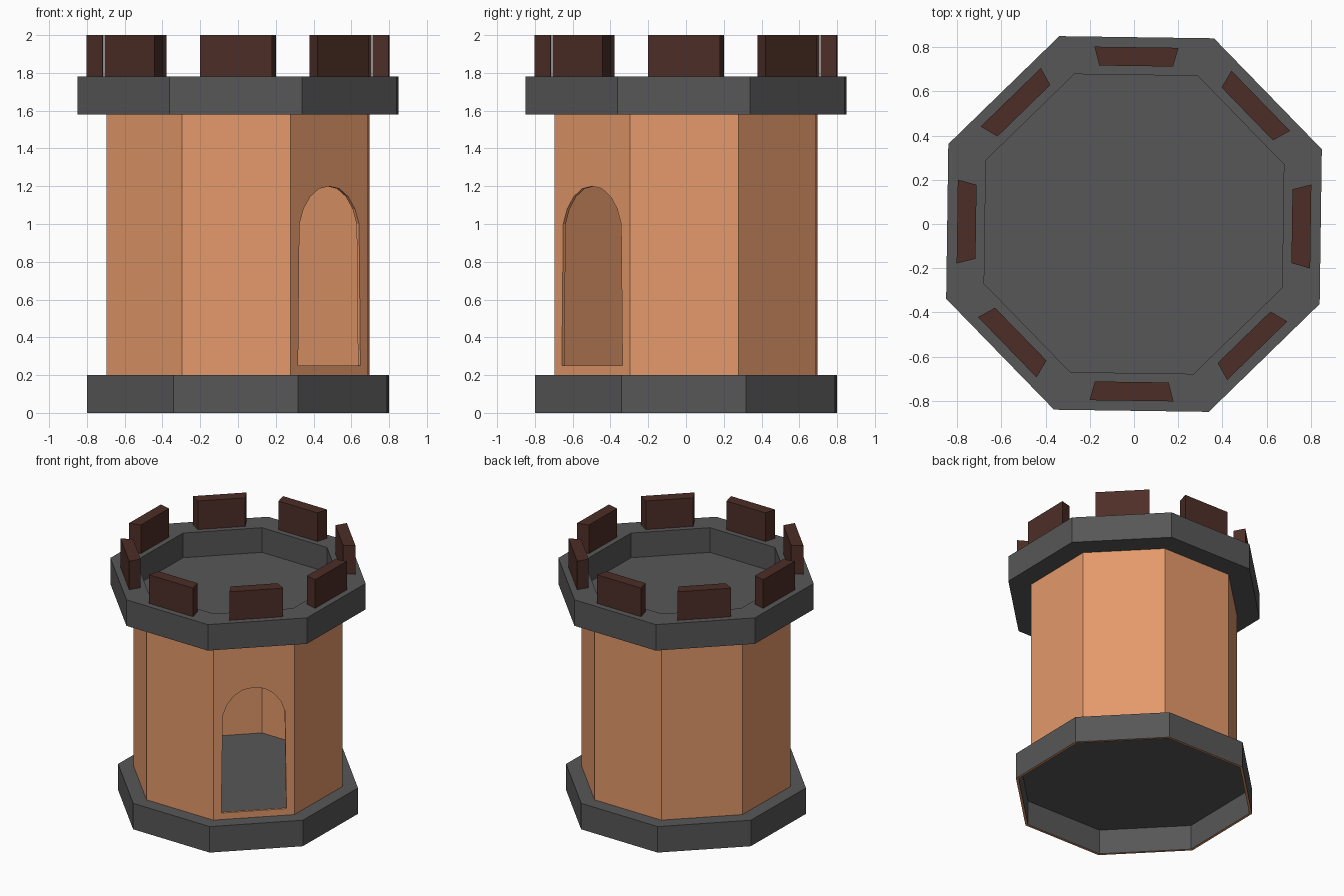
import bpy, bmesh, math

if "Cube" in bpy.data.objects:
    bpy.data.objects.remove(bpy.data.objects["Cube"])

TURN = math.radians(-0.8)          # the whole tower is very slightly twisted
STEP = math.pi / 4


def material(name, rgb):
    m = bpy.data.materials.new(name)
    m.diffuse_color = (*rgb, 1)
    m.use_nodes = True
    m.node_tree.nodes["Principled BSDF"].inputs["Base Color"].default_value = m.diffuse_color
    return m


CLAY = material("clay", (0.78, 0.32, 0.145))
STONE = material("dark_stone", (0.095, 0.095, 0.095))
BRICK = material("dark_brick", (0.075, 0.027, 0.02))


def finish(name, bm, *mats):
    bmesh.ops.recalc_face_normals(bm, faces=bm.faces)
    me = bpy.data.meshes.new(name)
    bm.to_mesh(me)
    bm.free()
    for m in mats:
        me.materials.append(m)
    ob = bpy.data.objects.new(name, me)
    bpy.context.collection.objects.link(ob)
    return ob


def octagon(name, profile, mats, loop=False, accent=None):
    """Sweep an (r, z) profile round eight sides; cap the ends or close the loop."""
    bm = bmesh.new()
    rings = []
    for r, z in profile:
        angles = [TURN + STEP * (k + 0.5) for k in range(8)]
        rings.append([bm.verts.new((r * math.cos(a), r * math.sin(a), z)) for a in angles])
    pairs = list(zip(rings, rings[1:]))
    if loop:
        pairs.append((rings[-1], rings[0]))
    else:
        bm.faces.new(rings[0])
        bm.faces.new(rings[-1])
    for i, (a, b) in enumerate(pairs):
        for k in range(8):
            n = (k + 1) % 8
            f = bm.faces.new((a[k], a[n], b[n], b[k]))
            if i == accent:
                f.material_index = 1
    return finish(name, bm, *mats)


def prism(name, a, b, angle, mat):
    """Join two matching (radial, sideways, z) outlines, turned to face an angle."""
    bm = bmesh.new()
    c, s = math.cos(angle), math.sin(angle)
    va, vb = [[bm.verts.new((r * c - t * s, r * s + t * c, z)) for r, t, z in o] for o in (a, b)]
    bm.faces.new(va)
    bm.faces.new(vb)
    for i in range(len(va)):
        j = (i + 1) % len(va)
        bm.faces.new((va[i], va[j], vb[j], vb[i]))
    return finish(name, bm, mat)


# Base: hollow underneath, with a thin clay-coloured lower rim
octagon("base", [(0.84, 0.19), (0.84, 0), (0.86, 0), (0.86, 0.2)], (STONE, CLAY), accent=1)

# Thin tower wall
wall = octagon("tower_wall", [(0.73, 0.2), (0.73, 1.58), (0.75, 1.58), (0.75, 0.2)],
               (CLAY,), loop=True)

# Arched doorway cut in the front right wall
half = [(0.23, 0.25), (0.22, 1.0), (0.19, 1.08), (0.14, 1.145), (0.075, 1.187)]
arch = half + [(0, 1.2)] + [(-t, z) for t, z in reversed(half)]
cutter = prism("door_cutter", [(0.6, t, z) for t, z in arch],
               [(0.8, t, z) for t, z in arch], TURN - STEP, CLAY)
cutter.hide_render = True
mod = wall.modifiers.new("doorway", 'BOOLEAN')
mod.operation = 'DIFFERENCE'
mod.solver = 'EXACT'
mod.object = cutter
bpy.context.view_layer.objects.active = wall
bpy.ops.object.modifier_apply(modifier=mod.name)
bpy.data.objects.remove(cutter)

# Parapet with sunken roof deck
octagon("parapet", [(0.915, 1.58), (0.915, 1.78), (0.73, 1.78), (0.73, 1.59)], (STONE,))

# Battlements: one wedge-sided block per side
for k in range(8):
    foot, top = [[(0.8, -0.19, z), (0.8, 0.19, z), (0.715, 0.167, z), (0.715, -0.167, z)]
                 for z in (1.78, 2.0)]
    prism(f"battlement_{k + 1}", foot, top, TURN + STEP * k, BRICK)
